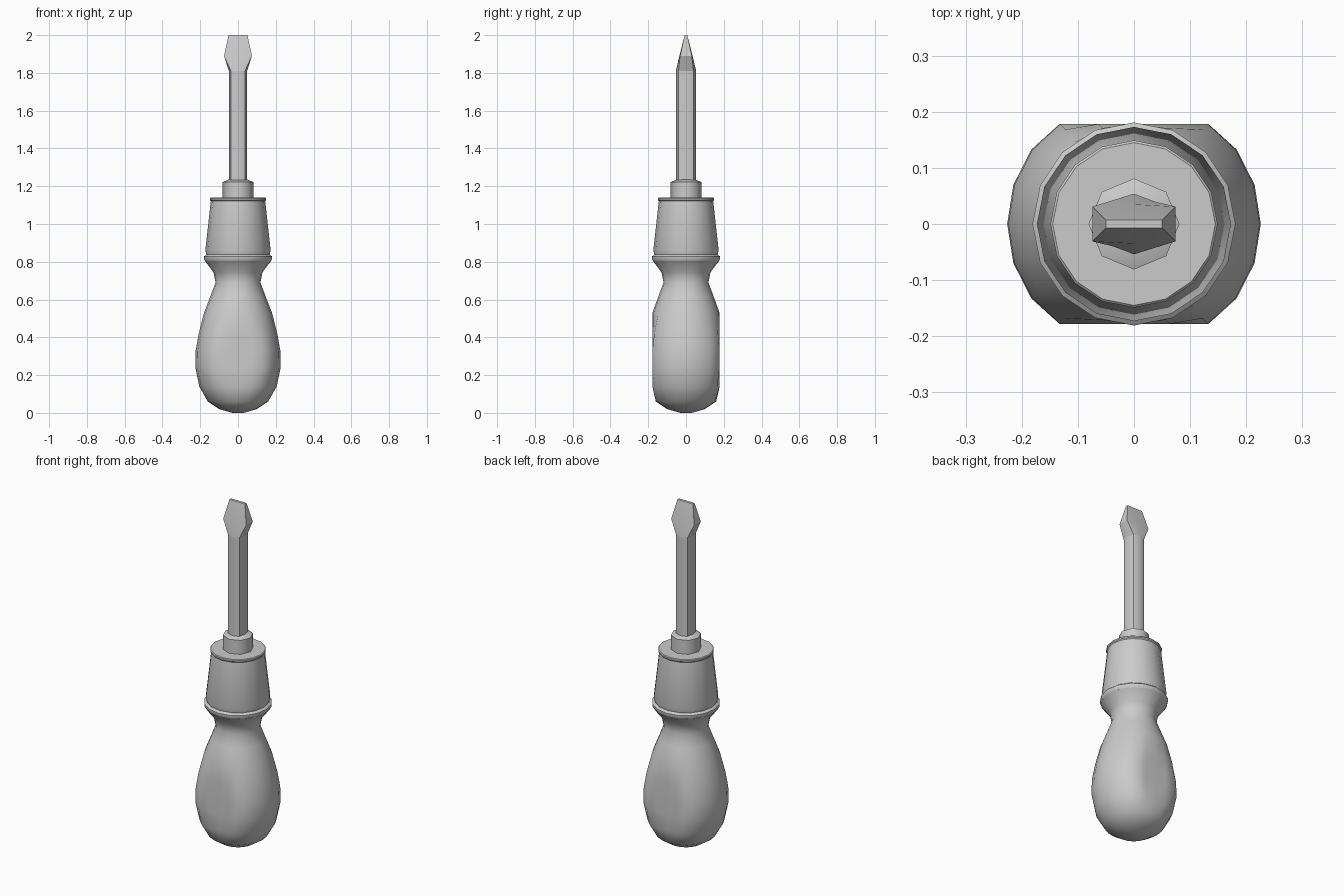
import bpy, bmesh, math

if "Cube" in bpy.data.objects:
    bpy.data.objects.remove(bpy.data.objects["Cube"])

# One flat grey for the whole tool
grey = bpy.data.materials.new("grey")
grey.use_nodes = True
grey.diffuse_color = (0.6, 0.6, 0.6, 1)
grey.node_tree.nodes["Principled BSDF"].inputs["Base Color"].default_value = (0.6, 0.6, 0.6, 1)


def skin(name, rings, angle):
    """Join equal-sized rings of points into a closed, capped shell."""
    bm = bmesh.new()
    loops = [[bm.verts.new(p) for p in ring] for ring in rings]
    n = len(loops[0])
    for low, high in zip(loops, loops[1:]):
        for i in range(n):
            j = (i + 1) % n
            bm.faces.new((low[i], low[j], high[j], high[i]))
    bm.faces.new(loops[0][::-1])
    bm.faces.new(loops[-1])
    bmesh.ops.recalc_face_normals(bm, faces=bm.faces)
    mesh = bpy.data.meshes.new(name)
    bm.to_mesh(mesh)
    bm.free()
    mesh.materials.append(grey)
    obj = bpy.data.objects.new(name, mesh)
    bpy.context.collection.objects.link(obj)
    bpy.ops.object.select_all(action="DESELECT")
    obj.select_set(True)
    bpy.context.view_layer.objects.active = obj
    bpy.ops.object.shade_smooth_by_angle(angle=math.radians(angle))
    return obj


def lathe(name, profile, sides, angle, flat=1.0):
    """Revolve (radius, height) pairs, limiting depth to the flat distance."""
    turns = [2 * math.pi * i / sides for i in range(sides)]
    rings = [[(r * math.cos(t), max(-flat, min(flat, r * math.sin(t))), z)
              for t in turns] for r, z in profile]
    return skin(name, rings, angle)


# Bulbous grip with a flattened front and back
lathe("handle", [(0.03, 0), (0.10, 0.02), (0.16, 0.06), (0.205, 0.14), (0.226, 0.24),
                 (0.224, 0.33), (0.208, 0.42), (0.18, 0.53), (0.145, 0.62),
                 (0.119, 0.69), (0.13, 0.745), (0.176, 0.805)], 20, 50, 0.178)

# Flange and tapered metal collar
lathe("flange", [(0.174, 0.803), (0.181, 0.815), (0.181, 0.828), (0.168, 0.838)], 16, 30)
lathe("collar", [(0.165, 0.83), (0.173, 0.86), (0.144, 1.122), (0.149, 1.128),
                 (0.149, 1.136), (0.145, 1.14)], 16, 30)

# Small ferrule around the shaft
lathe("ferrule", [(0.081, 1.13), (0.081, 1.222), (0.05, 1.235)], 8, 50)


def octagon(side, corner, front, z):
    """Eight points from the side, corner and front extents."""
    a, b = corner
    return [(side, 0, z), (a, b, z), (0, front, z), (-a, b, z),
            (-side, 0, z), (-a, -b, z), (0, -front, z), (a, -b, z)]


# Shaft, then the blade that widens and tapers to a flat edge
skin("shaft", [octagon(0.048, (0.037, 0.04), 0.054, z) for z in (1.2, 1.81)], 50)
skin("blade", [octagon(0.048, (0.037, 0.04), 0.054, 1.81),
               octagon(0.074, (0.074, 0.031), 0.035, 1.89),
               octagon(0.05, (0.05, 0.007), 0.007, 2.0)], 25)
